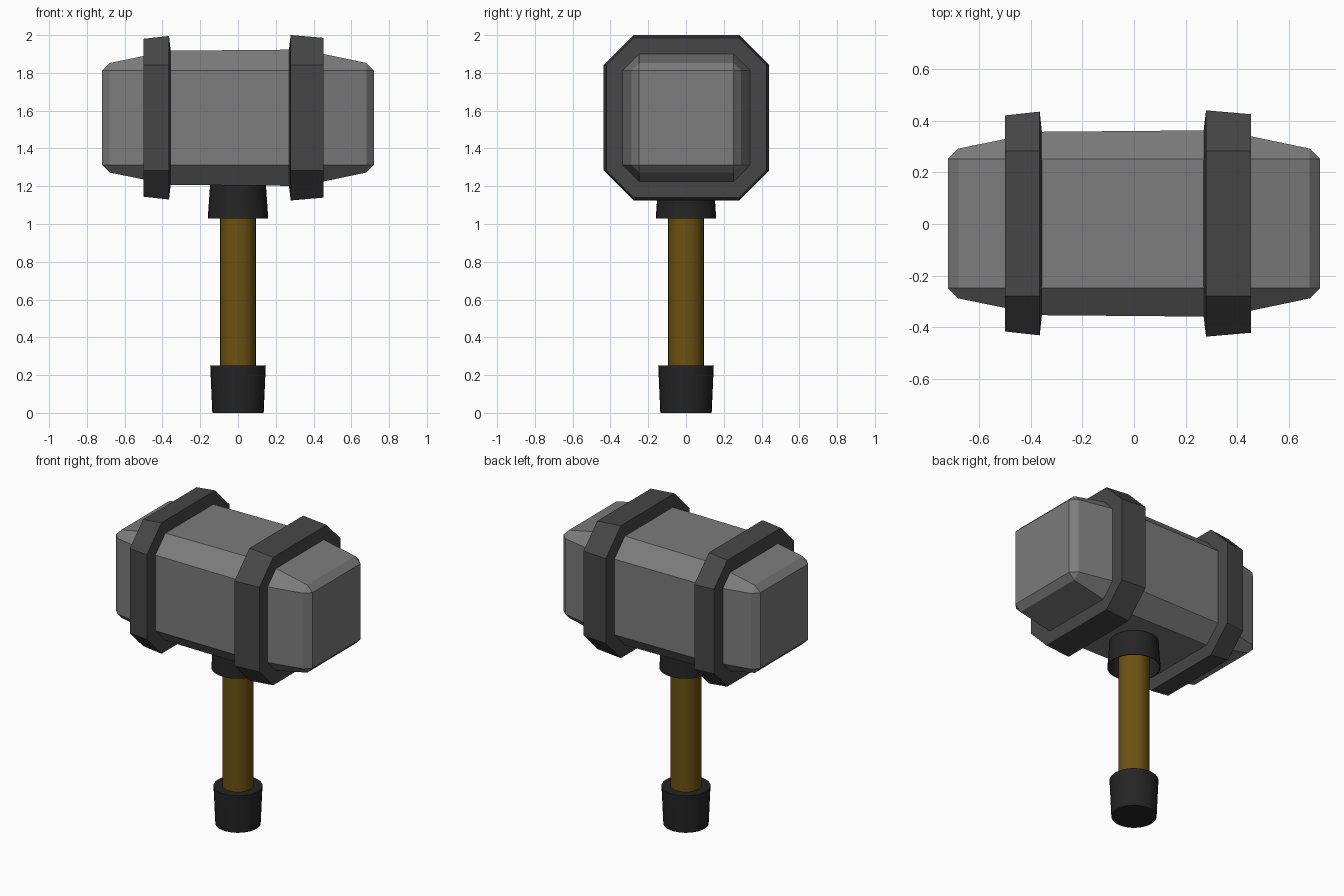
import bpy, bmesh, math

cube = bpy.data.objects.get("Cube")
if cube:
    bpy.data.objects.remove(cube, do_unlink=True)

CENTRE_Y, CENTRE_Z = 0.002, 1.5625
SIDES = 32


def material(name, colour):
    m = bpy.data.materials.new(name)
    m.use_nodes = True
    m.diffuse_color = (*colour, 1)
    m.node_tree.nodes["Principled BSDF"].inputs["Base Color"].default_value = (*colour, 1)
    return m


stone = material("stone grey", (0.2, 0.2, 0.2))
iron = material("dark iron", (0.062, 0.062, 0.062))
rubber = material("black grip", (0.018, 0.018, 0.018))
wood = material("brown wood", (0.15, 0.085, 0.006))


def octagon(x, half, flat):
    """Chamfered square across the x axis."""
    quarter = [(half, -flat), (half, flat)]
    pts = []
    for _ in range(4):
        pts += quarter
        quarter = [(-b, a) for a, b in quarter]
    return [(x, CENTRE_Y + a, CENTRE_Z + b) for a, b in pts]


def circle(z, radius):
    steps = [math.tau * i / SIDES for i in range(SIDES)]
    return [(radius * math.cos(t), radius * math.sin(t), z) for t in steps]


def loft(name, rings, mat, cap=True, closed=False, smooth=False):
    """Skin a series of matching rings, capped at the ends or joined in a loop."""
    bm = bmesh.new()
    loops = [[bm.verts.new(p) for p in ring] for ring in rings]
    if cap:
        bm.faces.new(loops[0])
        bm.faces.new(loops[-1])
    if closed:
        loops.append(loops[0])
    n = len(rings[0])
    for a, b in zip(loops, loops[1:]):
        for i in range(n):
            j = (i + 1) % n
            bm.faces.new((a[i], a[j], b[j], b[i]))
    bmesh.ops.remove_doubles(bm, verts=bm.verts, dist=0.0005)
    bmesh.ops.recalc_face_normals(bm, faces=bm.faces)
    mesh = bpy.data.meshes.new(name)
    bm.to_mesh(mesh)
    bm.free()
    mesh.materials.append(mat)
    obj = bpy.data.objects.new(name, mesh)
    bpy.context.collection.objects.link(obj)
    if smooth:
        bpy.ops.object.select_all(action="DESELECT")
        obj.select_set(True)
        bpy.context.view_layer.objects.active = obj
        bpy.ops.object.shade_smooth_by_angle(angle=math.radians(30))
    return obj


# Head: tapered block with chamfered corners and bevelled ends
head = [(-0.72, 0.25), (-0.68, 0.29), (-0.36, 0.355),
        (0.34, 0.361), (0.68, 0.29), (0.72, 0.25)]
loft("hammer_head", [octagon(x, h, 0.25) for x, h in head], stone)

# Bands around the head, each flaring slightly towards the middle
bands = {
    "right_band": [(-0.5, 0.31), (-0.5, 0.418), (-0.365, 0.433), (-0.355, 0.34)],
    "left_band": [(0.452, 0.31), (0.452, 0.423), (0.279, 0.438), (0.267, 0.34)],
}
for name, profile in bands.items():
    rings = [octagon(x, h, 0.28 if h > 0.4 else 0.23) for x, h in profile]
    loft(name, rings, iron, cap=False, closed=True)

# Handle with its end grip and the hollow collar under the head
loft("handle", [circle(0.1, 0.094), circle(1.25, 0.094)], wood, smooth=True)
loft("end_grip", [circle(0, 0.136), circle(0.25, 0.147)], rubber, smooth=True)
collar = [(1.22, 0.147), (1.03, 0.16), (1.03, 0.155), (1.22, 0.142)]
loft("collar", [circle(z, r) for z, r in collar], rubber, cap=False, closed=True, smooth=True)
